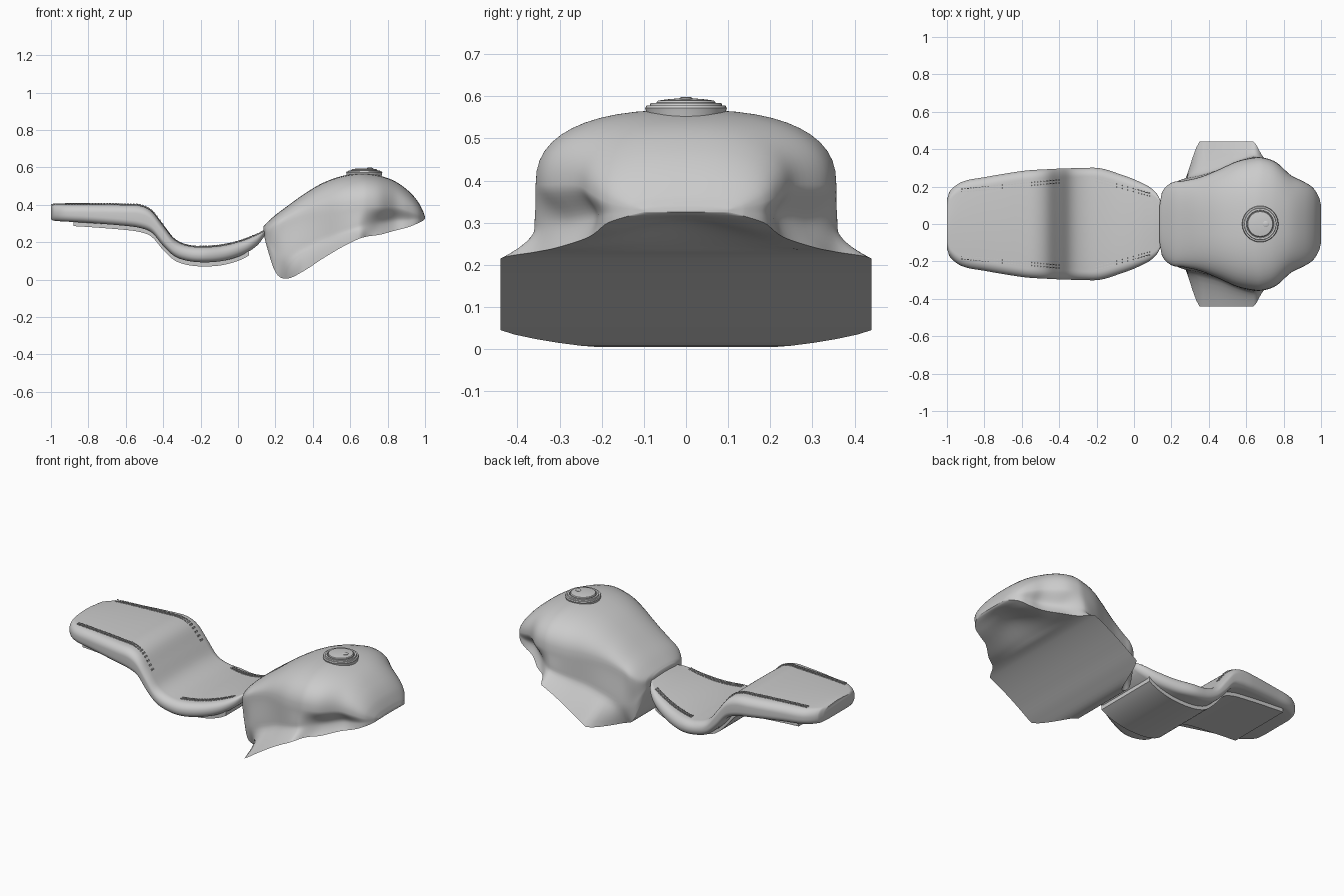
import bpy, bmesh
from math import sin, cos, pi, radians
from mathutils import Vector

if "Cube" in bpy.data.objects:
    bpy.data.objects.remove(bpy.data.objects["Cube"])

grey = bpy.data.materials.new("plain_grey")
grey.use_nodes = True
colour = (0.6, 0.6, 0.6, 1)
grey.diffuse_color = colour
grey.node_tree.nodes["Principled BSDF"].inputs["Base Color"].default_value = colour


def finish(name, bm, angle=40):
    """Turn a bmesh into a named, shaded object."""
    bmesh.ops.recalc_face_normals(bm, faces=bm.faces)
    mesh = bpy.data.meshes.new(name)
    bm.to_mesh(mesh)
    bm.free()
    obj = bpy.data.objects.new(name, mesh)
    bpy.context.collection.objects.link(obj)
    mesh.materials.append(grey)
    bpy.ops.object.select_all(action="DESELECT")
    obj.select_set(True)
    bpy.context.view_layer.objects.active = obj
    bpy.ops.object.shade_smooth_by_angle(angle=radians(angle))
    return obj


def sample(rows, x):
    """Smoothly interpolate the columns of a station table at x."""
    last = len(rows) - 1
    i = 0
    while i < last - 1 and x > rows[i + 1][0]:
        i += 1

    def slope(k, c):
        a, b = rows[max(k - 1, 0)], rows[min(k + 1, last)]
        return (b[c] - a[c]) / (b[0] - a[0])

    p, q = rows[i], rows[i + 1]
    h = q[0] - p[0]
    t = min(max((x - p[0]) / h, 0), 1)
    ease = t * t * (3 - 2 * t)
    return [p[c] + (q[c] - p[c]) * ease
            + h * t * (1 - t) * ((1 - t) * slope(i, c) - t * slope(i + 1, c))
            for c in range(1, len(p))]


def stations(rows, steps):
    """Subdivide every interval of a station table."""
    xs = [a[0] + (b[0] - a[0]) * k / steps
          for a, b in zip(rows, rows[1:]) for k in range(steps)]
    return xs + [rows[-1][0]]


def loft(name, xs, half_section, angle=40):
    """Skin mirrored half sections (top centre to bottom centre) along x."""
    bm = bmesh.new()
    rings = []
    for x in xs:
        half = half_section(x)
        ring = half + [(-y, z) for y, z in reversed(half[1:-1])]
        rings.append([bm.verts.new((x, y, z)) for y, z in ring])
    n = len(rings[0])
    for a, b in zip(rings, rings[1:]):
        for j in range(n):
            k = (j + 1) % n
            bm.faces.new((a[j], a[k], b[k], b[j]))
    bm.faces.new(rings[0])
    bm.faces.new(rings[-1])
    return finish(name, bm, angle)


def lathe(name, profile, x, y=0, sides=48):
    """Spin a radius/height profile about a vertical axis."""
    bm = bmesh.new()
    rings = [[bm.verts.new((x + r * cos(2 * pi * k / sides),
                            y + r * sin(2 * pi * k / sides), z))
              for k in range(sides)] for r, z in profile]
    for a, b in zip(rings, rings[1:]):
        for j in range(sides):
            k = (j + 1) % sides
            bm.faces.new((a[j], a[k], b[k], b[j]))
    bm.faces.new(rings[0])
    bm.faces.new(rings[-1])
    return finish(name, bm, 30)


# Fuel tank: x, top, bottom, shoulder height, shoulder, knee and skirt widths
TANK = [
    (.137, .285, .25, .265, .10, .10, .10),
    (.15, .30, .19, .25, .17, .17, .16),
    (.2, .345, .04, .28, .22, .21, .2),
    (.26, .39, .005, .31, .23, .24, .21),
    (.35, .455, .045, .34, .25, .26, .44),
    (.45, .515, .11, .36, .29, .29, .44),
    (.55, .552, .17, .37, .335, .335, .44),
    (.64, .567, .215, .38, .355, .36, .44),
    (.69, .567, .23, .39, .355, .34, .36),
    (.76, .555, .24, .39, .33, .28, .31),
    (.84, .525, .262, .39, .26, .22, .24),
    (.91, .475, .28, .37, .225, .205, .21),
    (.96, .42, .3, .35, .19, .185, .185),
    (.99, .365, .315, .335, .14, .14, .14),
    (1, .335, .325, .33, .1, .1, .1),
]


def tank_section(x):
    top, bottom, shoulder_z, shoulder, knee, skirt = sample(TANK, x)
    skirt = min(skirt, .44)
    pts = []
    # Domed upper body
    for k in range(13):
        a = pi / 2 * k / 12
        pts.append((shoulder * sin(a) ** .8,
                    shoulder_z + (top - shoulder_z) * max(cos(a), 0) ** .8))
    # Knee recess flowing into the flared skirt
    for k in range(1, 15):
        t = k / 14
        if t < .6:
            s = t / .6
            y = shoulder + (knee - shoulder) * s * s * (3 - 2 * s)
        else:
            y = knee + (skirt - knee) * ((t - .6) / .4) ** 1.6
        pts.append((y, shoulder_z + (bottom - shoulder_z) * t))
    # Underside, hollowed beneath the nose
    rise = .035 * sin(pi * (x - .7) / .3) if .7 < x < 1 else 0
    for k in range(1, 7):
        t = k / 6
        pts.append((skirt * (1 - t), bottom + rise * t * t * (3 - 2 * t)))
    return pts


loft("fuel_tank", stations(TANK, 5), tank_section, 50)

# Seat cushion: x, top, bottom, half width
SEAT = [
    (-1, .402, .322, .13),
    (-.985, .406, .315, .175),
    (-.92, .408, .31, .225),
    (-.8, .408, .303, .25),
    (-.6, .405, .287, .283),
    (-.52, .4, .275, .29),
    (-.46, .37, .25, .293),
    (-.4, .295, .18, .296),
    (-.34, .22, .125, .298),
    (-.27, .187, .1, .3),
    (-.18, .18, .092, .298),
    (-.08, .188, .1, .268),
    (.02, .213, .13, .23),
    (.1, .245, .18, .185),
    (.14, .265, .23, .13),
    (.155, .272, .255, .06),
]


def seat_section(x):
    top, bottom, width = sample(SEAT, x)
    thick = top - bottom
    upper, lower = min(.05, thick * .55), min(.035, thick * .4)
    crown = .006
    pts = [(0, top), ((width - upper) / 2, top - crown / 4)]
    for k in range(9):
        a = pi / 2 * k / 8
        pts.append((width - upper + upper * sin(a),
                    top - upper + (upper - crown) * cos(a)))
    for k in range(7):
        a = pi / 2 * k / 6
        pts.append((width - lower + lower * cos(a),
                    bottom + lower - lower * sin(a)))
    return pts + [((width - lower) / 2, bottom), (0, bottom)]


loft("seat_cushion", stations(SEAT, 5), seat_section)


# Seat base pan following the underside of the cushion
def pan_section(x):
    bottom = sample(SEAT, x)[1]
    half = .2
    low = bottom - .022
    return [(0, bottom + .02), (half, bottom + .02), (half, low), (0, low)]


PAN_START, PAN_END = -.88, .06
loft("seat_base_pan",
     [PAN_START + (PAN_END - PAN_START) * k / 50 for k in range(51)],
     pan_section, 30)


# Double rows of stitching along both edges of the cushion
def stitch_rows(name, start, end, start_y, end_y, count):
    bm = bmesh.new()
    for side in (-1, 1):
        for gap in (0, .016):
            for k in range(count):
                t = k / (count - 1)
                x = start + (end - start) * t
                y = start_y + (end_y - start_y) * t - gap
                top = sample(SEAT, x)[0]
                ahead = sample(SEAT, x + .01)[0]
                run = Vector((.01, 0, ahead - top)).normalized()
                made = bmesh.ops.create_cube(bm, size=1)["verts"]
                bmesh.ops.scale(bm, verts=made, vec=(.01, .005, .006))
                turn = Vector((1, 0, 0)).rotation_difference(run).to_matrix()
                bmesh.ops.rotate(bm, verts=made, matrix=turn)
                bmesh.ops.translate(bm, verts=made, vec=(x, side * y, top - .001))
    return finish(name, bm)


stitch_rows("rear_seat_stitching", -.92, -.4, .187, .236, 34)
stitch_rows("front_seat_stitching", -.2, .08, .243, .165, 20)

# Filler cap with stepped ring, domed lid and lock
CAP_X = .675
lathe("filler_collar", [(.09, .535), (.095, .565), (.097, .572), (.094, .578),
                        (.086, .578), (.084, .584), (.074, .584), (.072, .576)],
      CAP_X)
lathe("filler_lid", [(.07, .56), (.07, .586), (.066, .59), (.045, .593),
                     (.02, .595)], CAP_X)
lathe("filler_lock", [(.016, .585), (.016, .596), (.012, .598)],
      CAP_X + .03, 0, 24)
